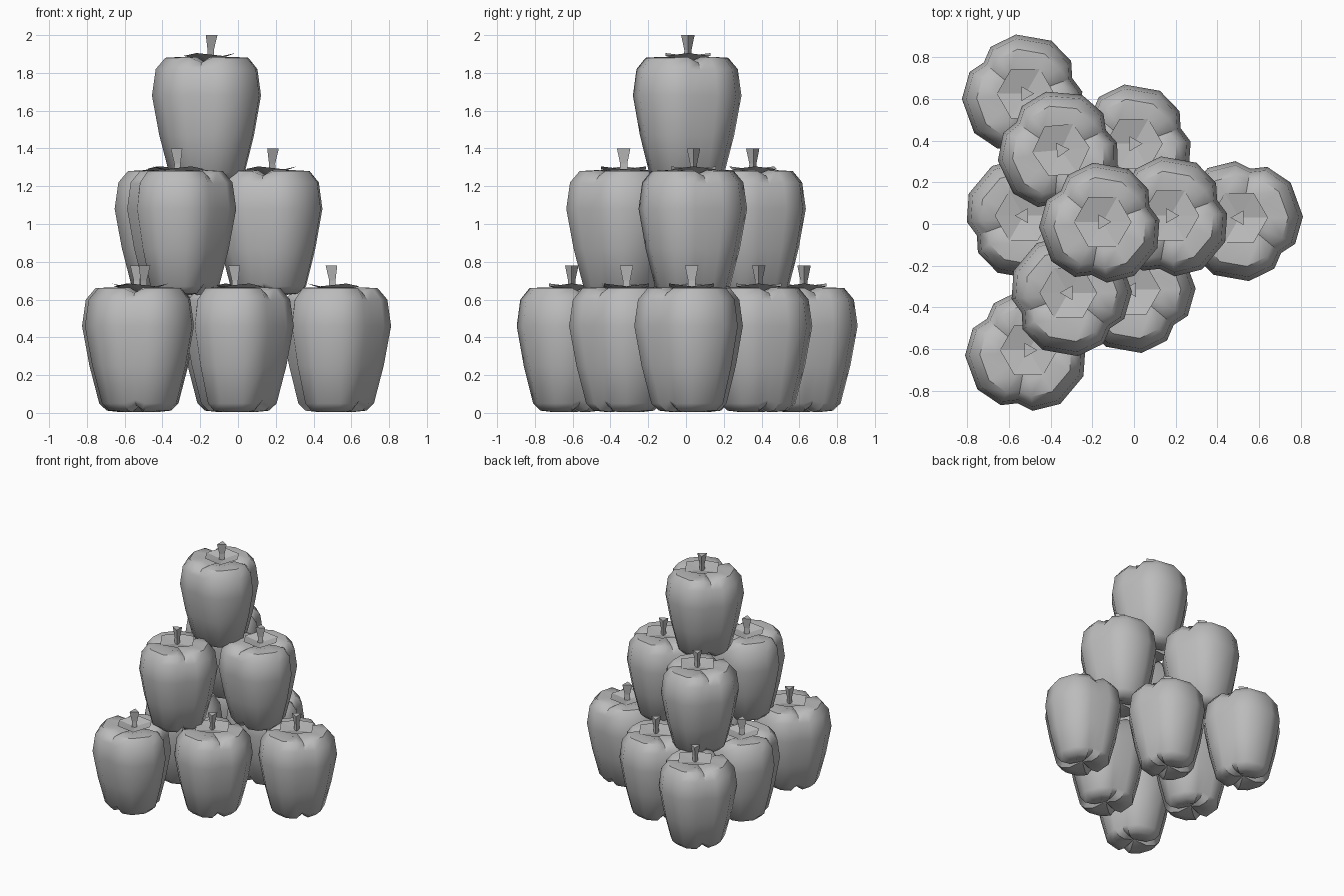
import bpy, bmesh
from math import radians, cos, sin, pi

cube = bpy.data.objects.get("Cube")
if cube:
    bpy.data.objects.remove(cube, do_unlink=True)

grey = bpy.data.materials.new("plain_grey")
grey.use_nodes = True
colour = (0.5, 0.5, 0.5, 1)
grey.diffuse_color = colour
grey.node_tree.nodes["Principled BSDF"].inputs["Base Color"].default_value = colour

# Three lobes: angle from the crease (degrees) and relative radius
LOBE = [(0, 0.84), (16, 0.955), (43, 1), (77, 1), (104, 0.955)]
# Body rings from bottom to top: radius, height at lobe, height at crease
RINGS = [(0.10, 0.005, 0.035), (0.165, 0.012, 0.04), (0.205, 0.05, 0.07),
         (0.257, 0.25, 0.25), (0.296, 0.46, 0.46), (0.276, 0.60, 0.59),
         (0.225, 0.66, 0.635), (0.14, 0.665, 0.64)]


def finish(bm, name, smooth):
    bmesh.ops.recalc_face_normals(bm, faces=bm.faces)
    mesh = bpy.data.meshes.new(name)
    bm.to_mesh(mesh)
    bm.free()
    mesh.materials.append(grey)
    obj = bpy.data.objects.new(name, mesh)
    bpy.context.collection.objects.link(obj)
    if smooth:
        bpy.ops.object.select_all(action='DESELECT')
        obj.select_set(True)
        bpy.context.view_layer.objects.active = obj
        bpy.ops.object.shade_smooth_by_angle(angle=radians(42))
    return obj.data


def bridge(bm, low, high):
    n = len(low)
    for i in range(n):
        j = (i + 1) % n
        bm.faces.new((low[i], low[j], high[j], high[i]))


def fan(bm, ring, z):
    tip = bm.verts.new((0, 0, z))
    for i, v in enumerate(ring):
        bm.faces.new((v, ring[(i + 1) % len(ring)], tip))


def make_body():
    bm = bmesh.new()
    rings = []
    for r, z_lobe, z_crease in RINGS:
        ring = []
        for k in range(3):
            for deg, f in LOBE:
                a = radians(20 + 120 * k + deg)
                z = z_crease if deg == 0 else z_lobe
                ring.append(bm.verts.new((r * f * cos(a), r * f * sin(a), z)))
        rings.append(ring)
    for low, high in zip(rings, rings[1:]):
        bridge(bm, low, high)
    fan(bm, rings[0], 0.04)
    fan(bm, rings[-1], 0.63)
    return finish(bm, "pepper_body", True)


def make_calyx():
    # Six-sided leaf cap with alternately raised corners
    bm = bmesh.new()
    ring = []
    for i in range(6):
        a = i * pi / 3
        ring.append(bm.verts.new((0.138 * cos(a), 0.138 * sin(a), 0.685 - 0.015 * (i % 2))))
    fan(bm, ring, 0.65)
    fan(bm, ring, 0.635)
    return finish(bm, "calyx", False)


def make_stem():
    # Three-sided stem flaring upwards
    bm = bmesh.new()
    rings = []
    for r, z in ((0.024, 0.64), (0.022, 0.70), (0.041, 0.78)):
        rings.append([bm.verts.new((r * cos(k * 2 * pi / 3), r * sin(k * 2 * pi / 3), z))
                      for k in range(3)])
    for low, high in zip(rings, rings[1:]):
        bridge(bm, low, high)
    bm.faces.new(rings[0])
    bm.faces.new(rings[-1])
    return finish(bm, "stem", False)


parts = {"body": make_body(), "calyx": make_calyx(), "stem": make_stem()}
for name in ("pepper_body", "calyx", "stem"):
    bpy.data.objects.remove(bpy.data.objects[name])

# Stacked layers: base height, then x, y and turn of each pepper
LAYERS = {
    "bottom": (0, [(-0.53, 0.615, 0), (-0.01, 0.375, 0), (0.515, 0.02, 180),
                   (-0.52, 0.03, 180), (-0.515, -0.615, 0), (0, -0.325, 180)]),
    "middle": (0.62, [(-0.36, 0.345, 5), (0.165, 0.03, 0), (-0.305, -0.34, 180)]),
    "top": (1.22, [(-0.16, 0, 0)]),
}
for layer, (z, peppers) in LAYERS.items():
    for i, (x, y, turn) in enumerate(peppers):
        a = radians(turn)
        for part, mesh in parts.items():
            # Caps and stems sit slightly off centre
            off = 0 if part == "body" else 0.01
            obj = bpy.data.objects.new(f"{layer}_pepper_{i + 1}_{part}", mesh)
            obj.location = (x + off * cos(a), y + off, z)
            obj.rotation_euler.z = a
            bpy.context.collection.objects.link(obj)
